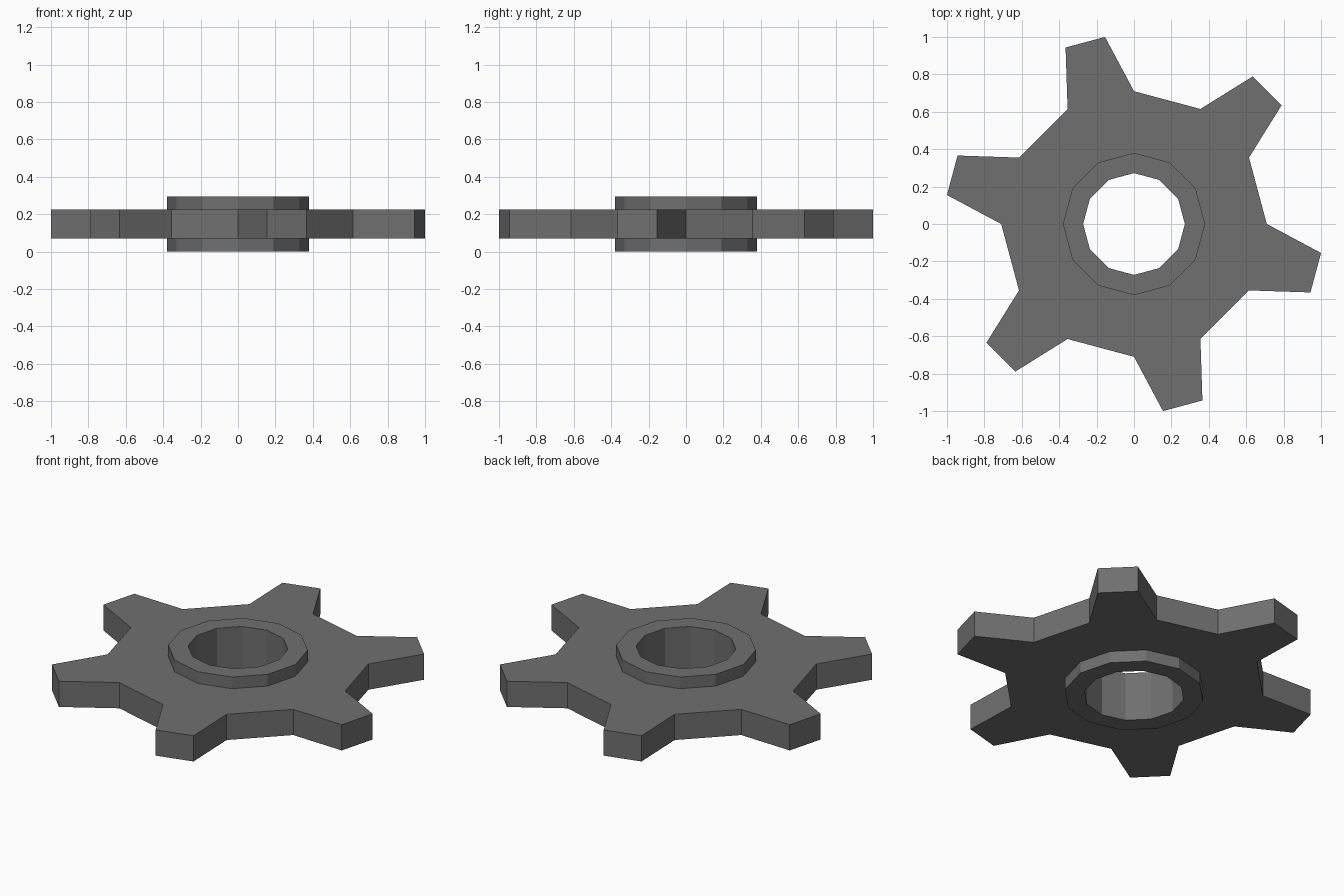
import bpy, bmesh
from math import radians, cos, sin

if "Cube" in bpy.data.objects:
    bpy.data.objects.remove(bpy.data.objects["Cube"])

HUB_R, BORE_R, ROOT_R, TIP_R = 0.38, 0.272, 0.71, 1.012
HUB_Z = (0.0, 0.294)
GEAR_Z = (0.07, 0.224)
TIP_HALF = 6.2  # half angle of a tooth tip, degrees

bm = bmesh.new()


def polar(r, deg, z):
    return bm.verts.new((r * cos(radians(deg)), r * sin(radians(deg)), z))


def ring(r, z):
    return [polar(r, 30 * i, z) for i in range(12)]


def bridge(a, b):
    for i in range(12):
        j = (i + 1) % 12
        bm.faces.new((a[i], a[j], b[j], b[i]))


# Collar: bore wall, end rims and the outer walls above and below the gear plate
bore = [ring(BORE_R, z) for z in HUB_Z]
rim = [ring(HUB_R, z) for z in HUB_Z]
seam = [ring(HUB_R, z) for z in GEAR_Z]
root = [ring(ROOT_R, z) for z in GEAR_Z]
bridge(bore[0], bore[1])
for k in (0, 1):
    bridge(bore[k], rim[k])
    bridge(rim[k], seam[k])

# Gear plate: twelve sectors, every second one carries a tooth
for i in range(12):
    j = (i + 1) % 12
    lines = []
    for k, z in enumerate(GEAR_Z):
        tips = [polar(TIP_R, 30 * i + 15 + d, z) for d in (-TIP_HALF, TIP_HALF)] if i % 2 else []
        line = [root[k][i], *tips, root[k][j]]
        bm.faces.new((seam[k][i], *line, seam[k][j]))
        lines.append(line)
    low, high = lines
    for n in range(len(low) - 1):
        bm.faces.new((low[n], low[n + 1], high[n + 1], high[n]))

bmesh.ops.recalc_face_normals(bm, faces=bm.faces)
mesh = bpy.data.meshes.new("sprocket")
bm.to_mesh(mesh)
bm.free()
gear = bpy.data.objects.new("sprocket", mesh)
bpy.context.collection.objects.link(gear)

# Dark grey metal
metal = bpy.data.materials.new("dark_metal")
metal.diffuse_color = (0.16, 0.16, 0.16, 1)
metal.use_nodes = True
metal.node_tree.nodes["Principled BSDF"].inputs["Base Color"].default_value = metal.diffuse_color
mesh.materials.append(metal)
